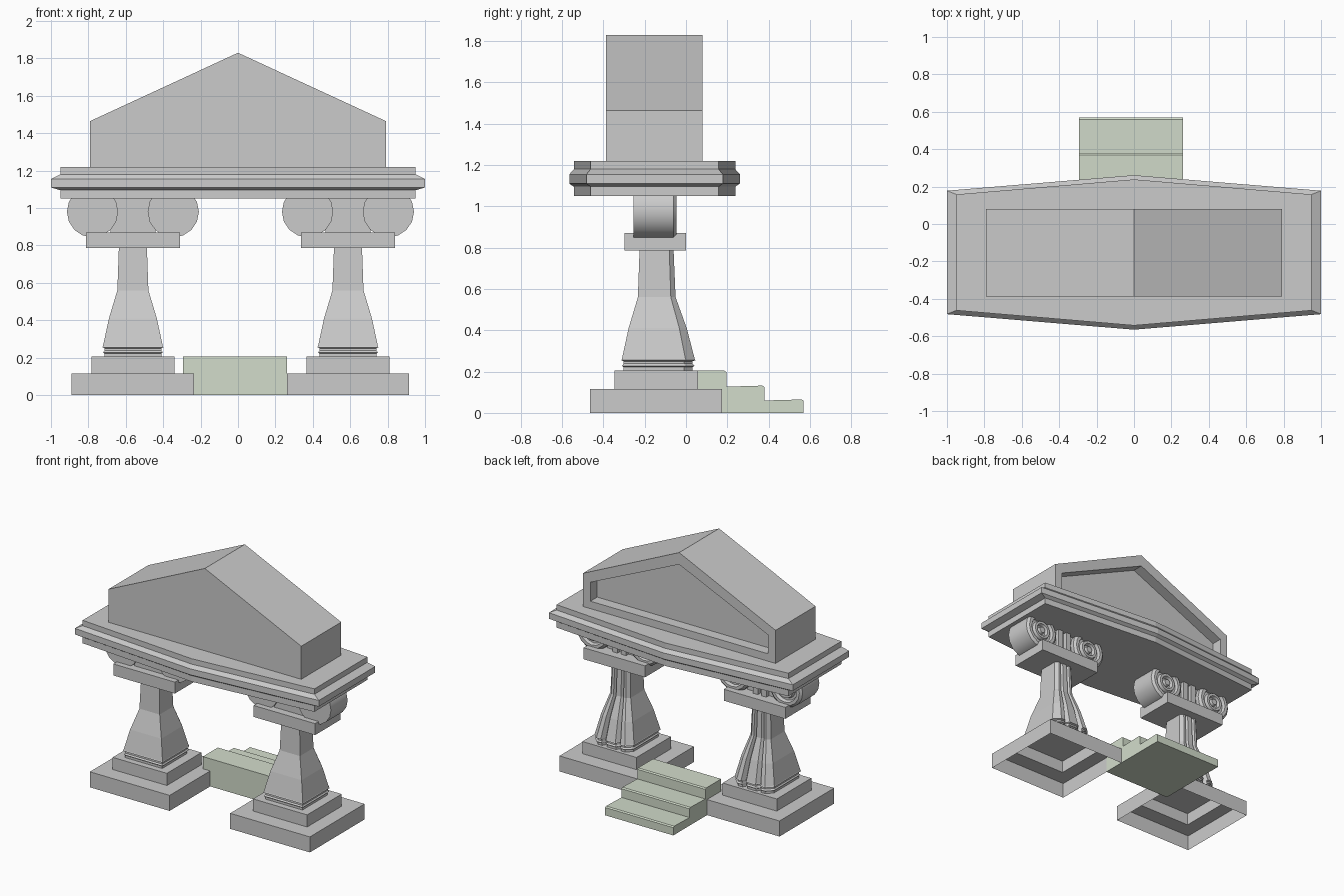
import bpy, bmesh
from math import cos, sin, pi

if "Cube" in bpy.data.objects:
    bpy.data.objects.remove(bpy.data.objects["Cube"])


def loft(name, rings, cap_start=True, cap_end=True, smooth=False, mat=None):
    """Skin a stack of equal-length closed rings into one object."""
    bm = bmesh.new()
    vs = [[bm.verts.new(p) for p in ring] for ring in rings]
    n = len(rings[0])
    for a, b in zip(vs, vs[1:]):
        for i in range(n):
            j = (i + 1) % n
            bm.faces.new((a[i], a[j], b[j], b[i]))
    if cap_start:
        bm.faces.new(vs[0][::-1])
    if cap_end:
        bm.faces.new(vs[-1])
    bmesh.ops.recalc_face_normals(bm, faces=bm.faces)
    me = bpy.data.meshes.new(name)
    bm.to_mesh(me)
    bm.free()
    ob = bpy.data.objects.new(name, me)
    bpy.context.collection.objects.link(ob)
    if mat:
        me.materials.append(mat)
    if smooth:
        bpy.ops.object.select_all(action='DESELECT')
        ob.select_set(True)
        bpy.context.view_layer.objects.active = ob
        bpy.ops.object.shade_smooth_by_angle(angle=0.6)
    return ob


def rect(cx, cy, hx, hy, z):
    return [(cx - hx, cy - hy, z), (cx + hx, cy - hy, z),
            (cx + hx, cy + hy, z), (cx - hx, cy + hy, z)]


def box(name, x0, x1, y0, y1, z0, z1):
    c = ((x0 + x1) / 2, (y0 + y1) / 2, (x1 - x0) / 2, (y1 - y0) / 2)
    return loft(name, [rect(*c, z0), rect(*c, z1)])


# Shaft section: flat front and sides, fluted back
half = [(1, -1), (1, 0.92), (0.72, 1.2), (0.5, 1.2), (0.38, 0.98), (0.24, 1.2)]
section = half + [(-x, y) for x, y in reversed(half)]
# Shaft profile: height, half width
shaft = [(0.205, 0.152), (0.222, 0.152), (0.228, 0.16), (0.238, 0.152),
         (0.25, 0.152), (0.255, 0.163), (0.262, 0.16), (0.41, 0.128),
         (0.56, 0.083), (0.785, 0.075)]
# Volute profile: radius, y (scroll rings cut in the back face)
volute = [(0.137, -0.255), (0.137, -0.06), (0.12, -0.045), (0.098, -0.045),
          (0.09, -0.068), (0.074, -0.068), (0.066, -0.045), (0.048, -0.045),
          (0.04, -0.068), (0.028, -0.068), (0.022, -0.045)]

for side, cx in (("left", -0.562), ("right", 0.588)):
    # Two-step pedestal, open underneath
    cy = -0.145
    loft(side + "_pedestal",
         [rect(cx, cy, 0.327, 0.32, 0), rect(cx, cy, 0.327, 0.32, 0.115),
          rect(cx, cy, 0.222, 0.202, 0.115), rect(cx, cy, 0.222, 0.202, 0.205)],
         cap_start=False)
    # Flared shaft
    loft(side + "_shaft",
         [[(cx + x * h, -0.15 + y * h, z) for x, y in section] for z, h in shaft])
    # Capital block, volutes and the filler between them
    box(side + "_capital_block", cx - 0.252, cx + 0.252, -0.297, 0.0, 0.785, 0.87)
    for s in (-1, 1):
        loft(side + "_volute",
             [[(cx + s * 0.216 + r * cos(2 * pi * i / 16), y,
                0.98 + r * sin(2 * pi * i / 16)) for i in range(16)]
              for r, y in volute], smooth=True)
    box(side + "_capital_core", cx - 0.12, cx + 0.12, -0.24, -0.09, 0.87, 1.05)
    for s in (-1, 1):
        box(side + "_capital_tab", cx + s * 0.035 - 0.02, cx + s * 0.035 + 0.02,
            -0.09, -0.06, 0.87, 1.05)


# Entablature: six-sided plan with a moulded edge
def plan(d, z):
    e, m, w = 0.33 - d * 0.4, 0.413 - d * 0.45, 1 - d
    return [(x, -0.152 + y, z) for x, y in
            ((-w, -e), (0, -m), (w, -e), (w, e), (0, m), (-w, e))]


loft("entablature", [plan(d, z) for d, z in
                     ((0.05, 1.05), (0.05, 1.095), (0, 1.11), (0, 1.155),
                      (0.05, 1.18), (0.05, 1.22))])


# Gabled pediment with a recessed back panel
def gable(w, z0, z1, top, y):
    return [(-w, y, z0), (w, y, z0), (w, y, z1), (0, y, top), (-w, y, z1)]


outer, inner = (0.79, 1.22, 1.465, 1.83), (0.728, 1.275, 1.415, 1.742)
loft("pediment", [gable(*outer, -0.388), gable(*outer, 0.08),
                  gable(*inner, 0.08), gable(*inner, 0.0)])

# Green steps at the back
green = bpy.data.materials.new("pale_green")
green.diffuse_color = (0.65, 0.72, 0.6, 1)
green.use_nodes = True
green.node_tree.nodes["Principled BSDF"].inputs["Base Color"].default_value = green.diffuse_color
steps = [(0.01, 0), (0.57, 0), (0.57, 0.058), (0.56, 0.065), (0.38, 0.06),
         (0.38, 0.125), (0.37, 0.132), (0.195, 0.127), (0.195, 0.198),
         (0.185, 0.205), (0.01, 0.205)]
loft("steps", [[(x, y, z) for y, z in steps] for x in (-0.295, 0.263)], mat=green)
